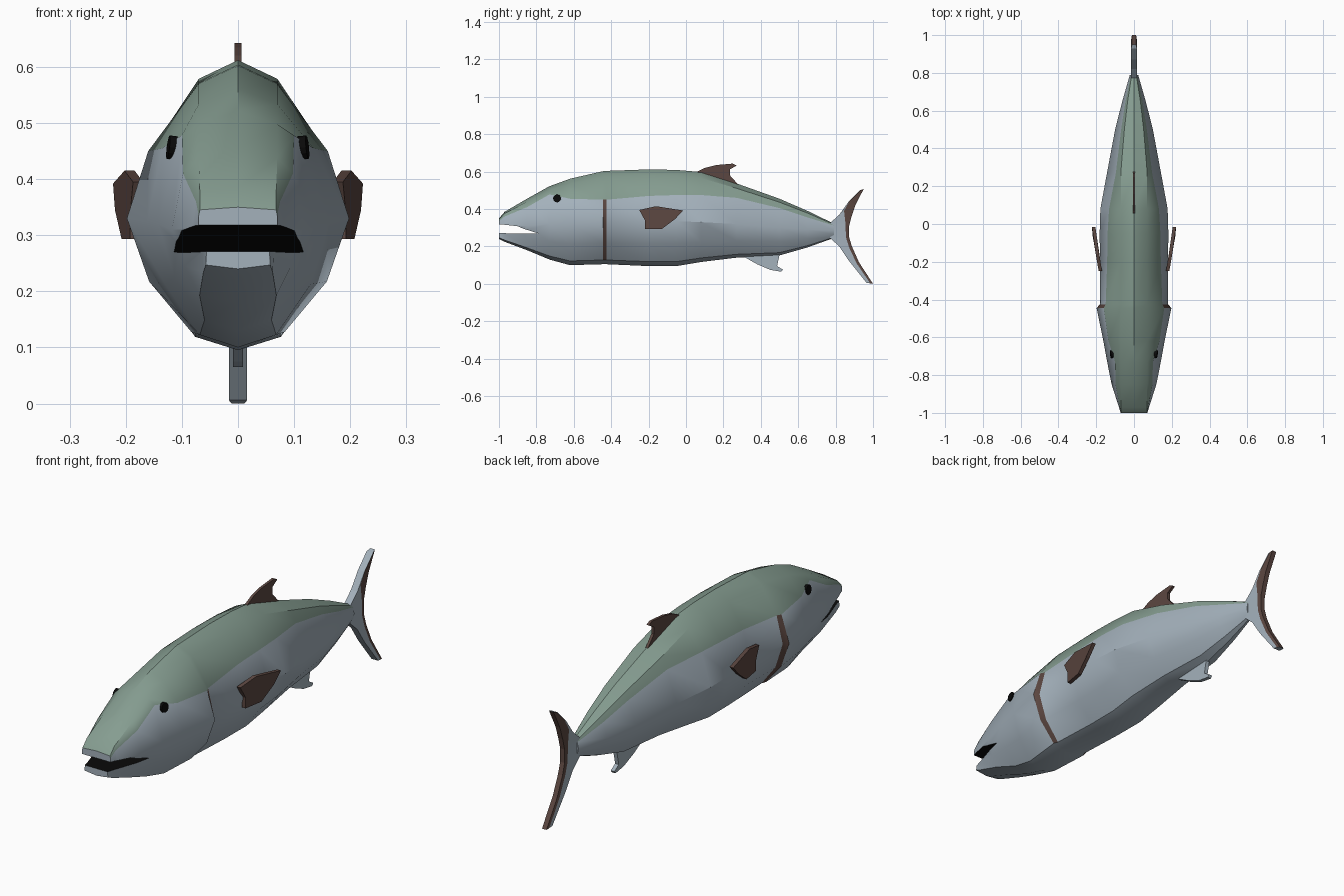
import bpy, bmesh
from mathutils import Vector

if "Cube" in bpy.data.objects:
    bpy.data.objects.remove(bpy.data.objects["Cube"])


def material(name, rgb):
    m = bpy.data.materials.new(name)
    m.diffuse_color = (*rgb, 1)
    m.use_nodes = True
    m.node_tree.nodes["Principled BSDF"].inputs["Base Color"].default_value = m.diffuse_color
    return m


GREEN, GREY, BROWN, BLACK = range(4)
MATS = [material("back_green", (0.235, 0.335, 0.28)),
        material("belly_grey", (0.37, 0.44, 0.50)),
        material("fin_brown", (0.105, 0.062, 0.052)),
        material("black", (0.003, 0.003, 0.003))]


def build(name, verts, faces, smooth=None):
    """faces: list of (indices, material)"""
    bm = bmesh.new()
    vs = [bm.verts.new(v) for v in verts]
    for idx, mat in faces:
        bm.faces.new([vs[i] for i in idx]).material_index = mat
    bmesh.ops.recalc_face_normals(bm, faces=bm.faces)
    me = bpy.data.meshes.new(name)
    bm.to_mesh(me)
    bm.free()
    ob = bpy.data.objects.new(name, me)
    for m in MATS:
        me.materials.append(m)
    bpy.context.collection.objects.link(ob)
    return ob


def activate(ob):
    bpy.ops.object.select_all(action='DESELECT')
    ob.select_set(True)
    bpy.context.view_layer.objects.active = ob


def plate(name, outline, half, mat, xf=lambda y, z: 0):
    """Extruded (y, z) outline, centred on x = xf(y, z)"""
    n = len(outline)
    verts = [(xf(y, z) + s * half, y, z) for s in (-1, 1) for y, z in outline]
    faces = [(range(n), mat), (range(n, 2 * n), mat)]
    faces += [((i, (i + 1) % n, n + (i + 1) % n, n + i), mat) for i in range(n)]
    return build(name, verts, faces)


# Body stations: y, top, colour line, widest height, bottom, half width, width at line
STATIONS = [
    (-1.00, .350, .335, .310, .240, .070, .070),
    (-.97, .385, .360, .315, .225, .080, .075),
    (-.85, .455, .410, .310, .180, .118, .098),
    (-.73, .522, .478, .320, .130, .142, .100),
    (-.62, .562, .455, .325, .100, .162, .135),
    (-.445, .602, .450, .330, .105, .198, .160),
    (-.425, .604, .450, .330, .105, .180, .150),
    (-.20, .612, .470, .335, .095, .180, .142),
    (-.05, .609, .475, .335, .095, .182, .140),
    (.08, .598, .475, .330, .117, .178, .132),
    (.27, .537, .460, .320, .140, .143, .096),
    (.50, .455, .405, .300, .152, .100, .068),
    (.65, .390, .355, .290, .195, .062, .045),
    (.79, .322, .312, .285, .245, .022, .016)]

verts, faces = [], []
for y, top, line, mid, bot, w, x1 in STATIONS:
    blunt = .42 + .4 * max(0, (-.75 - y) / .25)
    h = mid - bot
    f = min(.07, .75 * x1) if y > -.9 else .068
    half = [(f, top - .12 * (top - mid)), (x1, line), (w, mid),
            (.8 * w, mid - .5 * h), (blunt * w, mid - .9 * h)]
    ring = [(0, top)] + half + [(0, bot)] + [(-x, z) for x, z in reversed(half)]
    verts += [(x, y, z) for x, z in ring]
N = 12
for s in range(len(STATIONS) - 1):
    for j in range(N):
        k = (j + 1) % N
        mat = GREEN if j in (0, 1, 10, 11) else GREY
        if s == 5 and mat == GREY and j not in (5, 6):   # gill slit
            mat = BROWN
        faces.append(((s * N + j, s * N + k, s * N + N + k, s * N + N + j), mat))
faces.append((range(N), GREY))
faces.append((range(len(verts) - N, len(verts)), GREY))
body = build("body", verts, faces)

# Open mouth, cut right through the snout
mouth = plate("mouth_cutter", [(-1.05, .32), (-.98, .317), (-.90, .308), (-.87, .295),
                               (-.79, .27), (-.87, .269), (-1.05, .272)], .3, BLACK)
activate(body)
cut = body.modifiers.new("mouth", 'BOOLEAN')
cut.operation, cut.solver, cut.object = 'DIFFERENCE', 'EXACT', mouth
bpy.ops.object.modifier_apply(modifier=cut.name)
bpy.data.objects.remove(mouth)
bpy.ops.object.shade_smooth_by_angle(angle=0.6)

# Eyes: thin discs lying on the skin
for side, label in ((1, "right"), (-1, "left")):
    ok, loc, nor, _ = body.closest_point_on_mesh(Vector((side * .12, -.69, .457)))
    nor = (nor + Vector((side, 0, 0))).normalized()
    bpy.ops.mesh.primitive_cylinder_add(vertices=12, radius=.021, depth=.016, location=loc,
                                        rotation=nor.to_track_quat('Z', 'Y').to_euler())
    eye = bpy.context.object
    eye.name = label + "_eye"
    eye.data.materials.append(MATS[BLACK])

# Dorsal and anal fins
plate("dorsal_fin", [(.04, .59), (.10, .62), (.16, .635), (.25, .643), (.27, .632),
                     (.235, .612), (.235, .58), (.28, .53), (.15, .54)], .006, BROWN)
plate("anal_fin", [(.30, .15), (.38, .105), (.45, .075), (.51, .065), (.518, .076),
                   (.487, .095), (.50, .155), (.40, .18)], .009, GREY)

# Pectoral fins, flaring outwards towards the rear
for side, label in ((1, "right"), (-1, "left")):
    plate(label + "_pectoral_fin",
          [(-.25, .395), (-.16, .415), (-.015, .392), (-.06, .345), (-.13, .293),
           (-.22, .293), (-.22, .34)], .009, BROWN,
          lambda y, z: side * (.178 + .17 * min(y + .25, .21)))

# Tail: grey leading part, brown trailing part
lead = [(.93, .500), (.87, .44), (.82, .37), (.77, .325), (.77, .245), (.82, .20), (.87, .125), (.965, .006)]
middle = [(.935, .502), (.876, .445), (.845, .39), (.853, .32), (.855, .25), (.872, .195), (.912, .11), (.985, .003)]
trail = [(.95, .507), (.905, .42), (.885, .36), (.872, .31), (.872, .25), (.887, .20), (.925, .115), (1.0, .0)]
verts, faces = [], []
n = len(lead)
for s in (-1, 1):
    for row, half in ((lead, .016), (middle, .014), (trail, .011)):
        verts += [(s * half, y, z) for y, z in row]
for i in range(n - 1):
    for o in (0, 3 * n):
        faces.append(((o + i, o + i + 1, o + n + i + 1, o + n + i), GREY))
        faces.append(((o + n + i, o + n + i + 1, o + 2 * n + i + 1, o + 2 * n + i), BROWN))
    faces.append(((i, i + 1, 3 * n + i + 1, 3 * n + i), GREY))
    faces.append(((2 * n + i, 2 * n + i + 1, 5 * n + i + 1, 5 * n + i), BROWN))
for e in (0, n - 1):
    faces.append(((e, n + e, 2 * n + e, 5 * n + e, 4 * n + e, 3 * n + e), GREY))
build("tail_fin", verts, faces)
